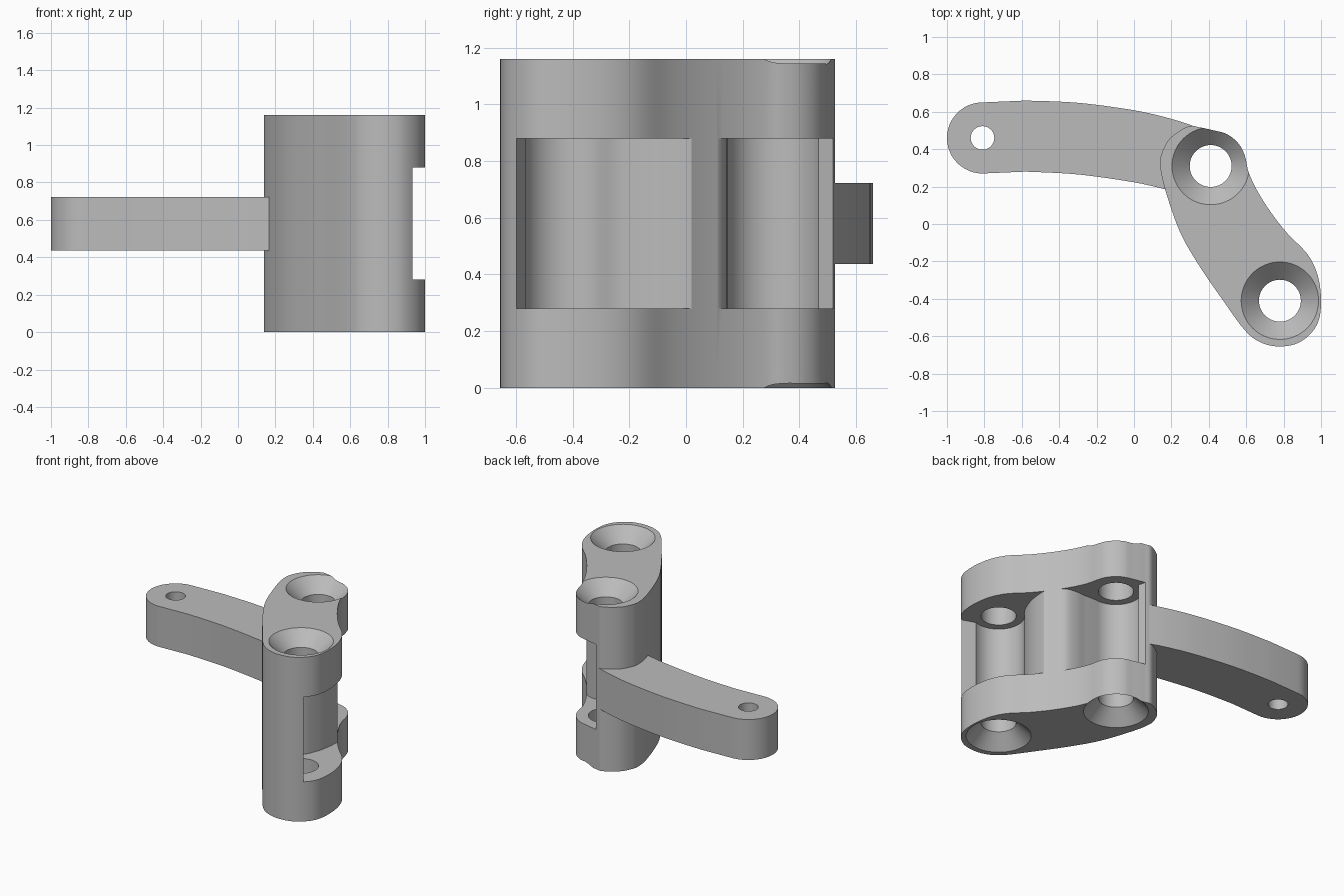
import bpy, bmesh
from math import sin, cos, radians, tau
from mathutils import Vector

cube = bpy.data.objects.get("Cube")
if cube:
    bpy.data.objects.remove(cube, do_unlink=True)

HEIGHT = 1.16
UPPER, LOWER = (0.41, 0.31), (0.78, -0.41)   # screw hole centres

grey = bpy.data.materials.new("plain grey")
grey.use_nodes = True
grey.diffuse_color = (0.5, 0.5, 0.5, 1)
grey.node_tree.nodes["Principled BSDF"].inputs["Base Color"].default_value = (0.5, 0.5, 0.5, 1)


def arc(centre, r, a0, a1, n=24):
    angles = [radians(a0 + (a1 - a0) * i / n) for i in range(n + 1)]
    return [(centre[0] + r * cos(a), centre[1] + r * sin(a)) for a in angles]


def smooth(points, closed=False, n=6):
    """Pass a rounded curve through a few 2D points."""
    p = [Vector(q) for q in points]
    p = [p[-1]] + p + p[:2] if closed else [p[0]] + p + [p[-1]]
    out = []
    for a, b, c, d in zip(p, p[1:], p[2:], p[3:]):
        for i in range(n):
            t = i / n
            out.append(b + 0.5 * t * ((c - a) + t * ((2*a - 5*b + 4*c - d) + t * (3*(b - c) + d - a))))
    return [tuple(q) for q in out] + ([] if closed else [points[-1]])


def finish(name, bm):
    bmesh.ops.recalc_face_normals(bm, faces=bm.faces)
    mesh = bpy.data.meshes.new(name)
    bm.to_mesh(mesh)
    bm.free()
    mesh.materials.append(grey)
    obj = bpy.data.objects.new(name, mesh)
    bpy.context.collection.objects.link(obj)
    return obj


def prism(name, outline, z0, z1):
    bm = bmesh.new()
    face = bm.faces.new([bm.verts.new((x, y, z0)) for x, y in outline])
    top = bmesh.ops.extrude_face_region(bm, geom=[face])["geom"]
    bmesh.ops.translate(bm, vec=(0, 0, z1 - z0),
                        verts=[v for v in top if isinstance(v, bmesh.types.BMVert)])
    return finish(name, bm)


def lathe(name, centre, profile, n=64):
    bm = bmesh.new()
    rings = [[bm.verts.new((centre[0] + r * cos(tau * i / n), centre[1] + r * sin(tau * i / n), z))
              for i in range(n)] for r, z in profile]
    for low, high in zip(rings, rings[1:]):
        for i in range(n):
            j = (i + 1) % n
            bm.faces.new((low[i], low[j], high[j], high[i]))
    bm.faces.new(rings[0])
    bm.faces.new(rings[-1])
    return finish(name, bm)


def cut(target, cutters):
    for c in cutters:
        c.hide_render = True
        mod = target.modifiers.new("cut", "BOOLEAN")
        mod.operation, mod.solver, mod.object = "DIFFERENCE", "EXACT", c
    graph = bpy.context.evaluated_depsgraph_get()
    graph.update()
    mesh = bpy.data.meshes.new_from_object(target.evaluated_get(graph))
    target.modifiers.clear()
    target.data = mesh
    for c in cutters:
        bpy.data.objects.remove(c, do_unlink=True)


# Body: curved two-lobed column
side = [(0.14, 0.32), (0.165, 0.19), (0.245, -0.04), (0.35, -0.225), (0.47, -0.4), (0.59, -0.565),
        (0.675, -0.632), (0.78, -0.655), (0.89, -0.63), (0.975, -0.545), (1.0, -0.43), (0.985, -0.285),
        (0.93, -0.165), (0.82, -0.05), (0.73, 0.065), (0.655, 0.185), (0.612, 0.28)]
round_end = arc(UPPER, 0.191, 12, 85, 4)
back = [(0.35, 0.517), (0.29, 0.522), (0.2, 0.465), (0.155, 0.395)]
body = prism("hinge_body", smooth(side + round_end + back, closed=True), 0, HEIGHT)

# Pocket: two round clearances with a bulging web between them, open to one side
web = smooth([(0.663, -0.293), (0.71, -0.23), (0.752, -0.11), (0.762, 0.03),
              (0.72, 0.09), (0.67, 0.133), (0.6, 0.146), (0.53, 0.143)])
pocket = prism("pocket_cutter",
               arc(LOWER, 0.165, -70, -225)[:-1] + web + arc(UPPER, 0.167, -80, -250)
               + [(0.31, 0.64), (0.9, 0.7), (1.2, 0.3), (1.2, -0.69)], 0.28, 0.88)

# Screw holes, countersunk at both ends
bore = [(0.227, -0.02), (0.112, 0.095), (0.112, HEIGHT - 0.095), (0.227, HEIGHT + 0.02)]
cut(body, [pocket] + [lathe("screw_cutter", c, bore) for c in (UPPER, LOWER)])

# Arm: gently curved lever with a rounded, drilled tip
tip = (-0.81, 0.46)
upper_edge = smooth([(-0.58, 0.66), (-0.3, 0.648), (0, 0.608), (0.2, 0.562), (0.335, 0.518)])
lower_edge = smooth([(0.17, 0.185), (0, 0.223), (-0.3, 0.265), (-0.58, 0.28)])
outline = arc(tip, 0.19, 270, 90) + upper_edge + arc(UPPER, 0.185, 112, 215, 12) + lower_edge
arm = prism("curved_arm", outline, 0.437, 0.723)
cut(arm, [lathe("pin_cutter", tip, [(0.063, 0.3), (0.063, 0.9)], 40)])

# Smooth curved walls, keep crisp edges
bpy.ops.object.select_all(action="DESELECT")
for obj in (body, arm):
    obj.select_set(True)
bpy.context.view_layer.objects.active = body
bpy.ops.object.shade_smooth_by_angle(angle=radians(25))
